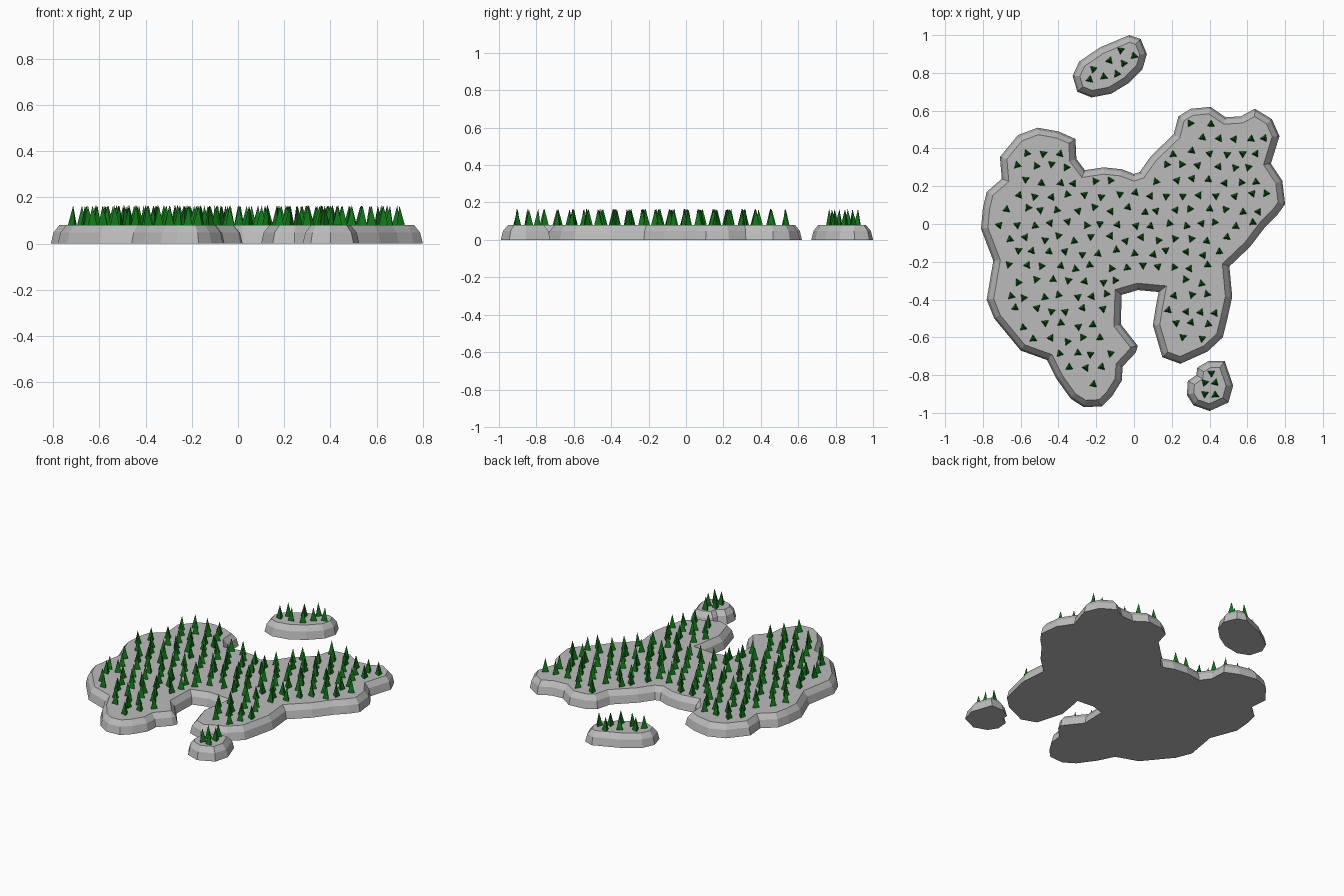
import bpy, bmesh, math, random
from mathutils import Vector
from mathutils.geometry import intersect_point_line

if "Cube" in bpy.data.objects:
    bpy.data.objects.remove(bpy.data.objects["Cube"])

random.seed(4)
TOP_Z, TIP_Z, TREE_R = 0.08, 0.165, 0.023

def material(name, rgb):
    m = bpy.data.materials.new(name)
    m.diffuse_color = (*rgb, 1)
    m.use_nodes = True
    m.node_tree.nodes["Principled BSDF"].inputs["Base Color"].default_value = m.diffuse_color
    return m

rock = material("grey rock", (0.5, 0.5, 0.5))
green = material("pine green", (0.005, 0.19, 0.009))

# shoreline outlines (clockwise from the north)
MAIN = [(-.51, .51), (-.40, .49), (-.31, .45), (-.305, .345), (-.26, .285), (-.16, .30),
        (-.065, .29), (0, .265), (.03, .275), (.09, .36), (.21, .475), (.235, .57),
        (.30, .61), (.405, .62), (.485, .565), (.565, .57), (.64, .61), (.73, .555),
        (.77, .465), (.725, .32), (.785, .23), (.80, .105), (.76, .05), (.695, -.015),
        (.615, -.12), (.505, -.225), (.52, -.385), (.495, -.50), (.47, -.60), (.39, -.675),
        (.245, -.74), (.15, -.705), (.10, -.535), (.115, -.44), (.13, -.36), (.02, -.35),
        (-.065, -.375), (-.07, -.53), (.02, -.645), (.01, -.68), (-.06, -.755), (-.065, -.83),
        (-.115, -.91), (-.17, -.965), (-.265, -.97), (-.335, -.925), (-.41, -.82), (-.46, -.72),
        (-.60, -.67), (-.74, -.50), (-.78, -.40), (-.745, -.195), (-.81, -.025), (-.80, .085),
        (-.78, .17), (-.70, .24), (-.71, .355), (-.615, .47)]
NORTH = [(-.025, 1), (.035, .98), (.068, .90), (.045, .82), (-.03, .745), (-.12, .69),
         (-.225, .67), (-.30, .70), (-.325, .785), (-.29, .86), (-.18, .935)]
SOUTH = [(.395, -.725), (.48, -.725), (.525, -.855), (.50, -.945), (.40, -.99), (.315, -.96),
         (.28, -.905), (.285, -.83), (.33, -.80), (.335, -.76)]

def inset(pts, d):
    """Move each outline corner inward by d along its mitre."""
    out, n = [], len(pts)
    for i in range(n):
        a, b, c = (Vector(pts[(i + k) % n]) for k in (-1, 0, 1))
        u, v = (b - a).normalized(), (c - b).normalized()
        n1, n2 = Vector((u.y, -u.x)), Vector((v.y, -v.x))
        m = (n1 + n2) / max(1 + n1.dot(n2), 0.6)
        out.append(b + m * d)
    return out

def finish(bm, name, mat):
    bmesh.ops.recalc_face_normals(bm, faces=bm.faces)
    me = bpy.data.meshes.new(name)
    bm.to_mesh(me)
    bm.free()
    me.materials.append(mat)
    bpy.context.collection.objects.link(bpy.data.objects.new(name, me))

def island(name, pts):
    """Rock slab with a steep wall and a bevelled rim."""
    bm = bmesh.new()
    rings = [[bm.verts.new((p[0], p[1], z)) for p in inset(pts, d)]
             for d, z in ((0, 0), (.011, .048), (.036, TOP_Z))]
    n = len(pts)
    for lo, hi in zip(rings, rings[1:]):
        for i in range(n):
            j = (i + 1) % n
            bm.faces.new((lo[i], lo[j], hi[j], hi[i]))
    bm.faces.new(rings[0])
    bm.faces.new(rings[-1])
    finish(bm, name, rock)

def forest(name, spots):
    """Three-sided pointed trees, each turned at random."""
    bm = bmesh.new()
    for x, y in spots:
        t = random.uniform(0, math.tau)
        base = [bm.verts.new((x + TREE_R * math.cos(t + k * math.tau / 3),
                              y + TREE_R * math.sin(t + k * math.tau / 3), TOP_Z)) for k in range(3)]
        tip = bm.verts.new((x, y, TIP_Z))
        bm.faces.new(base[::-1])
        for k in range(3):
            bm.faces.new((base[k], base[(k + 1) % 3], tip))
    finish(bm, name, green)

def inside(p, pts, margin):
    """True when p lies in the outline and at least margin from its edge."""
    hit = False
    for (ax, ay), (bx, by) in zip(pts, pts[1:] + pts[:1]):
        if (ay > p.y) != (by > p.y) and p.x < ax + (p.y - ay) * (bx - ax) / (by - ay):
            hit = not hit
        q, f = intersect_point_line(p, Vector((ax, ay)), Vector((bx, by)))
        f = min(max(f, 0), 1)
        near = Vector((ax, ay)).lerp(Vector((bx, by)), f)
        if (near - p).length < margin:
            return False
    return hit

# rock slabs
island("main_island", MAIN)
island("north_islet", NORTH)
island("south_islet", SOUTH)

# jittered staggered planting on the main island
S = 0.088
spots = []
for r in range(-13, 10):
    for c in range(-11, 12):
        p = Vector(((c + 0.5 * (r % 2)) * S + random.uniform(-.015, .015),
                    r * S * 0.866 + random.uniform(-.015, .015)))
        if inside(p, MAIN, 0.064):
            spots.append(p)
forest("main_forest", spots)

# islet trees
forest("north_trees", [(-.07, .92), (0, .89), (-.13, .865), (-.055, .85), (-.215, .82),
                       (-.16, .78), (-.09, .795), (-.235, .765)])
forest("south_trees", [(.41, -.79), (.375, -.84), (.43, -.84), (.375, -.90), (.43, -.905)])
